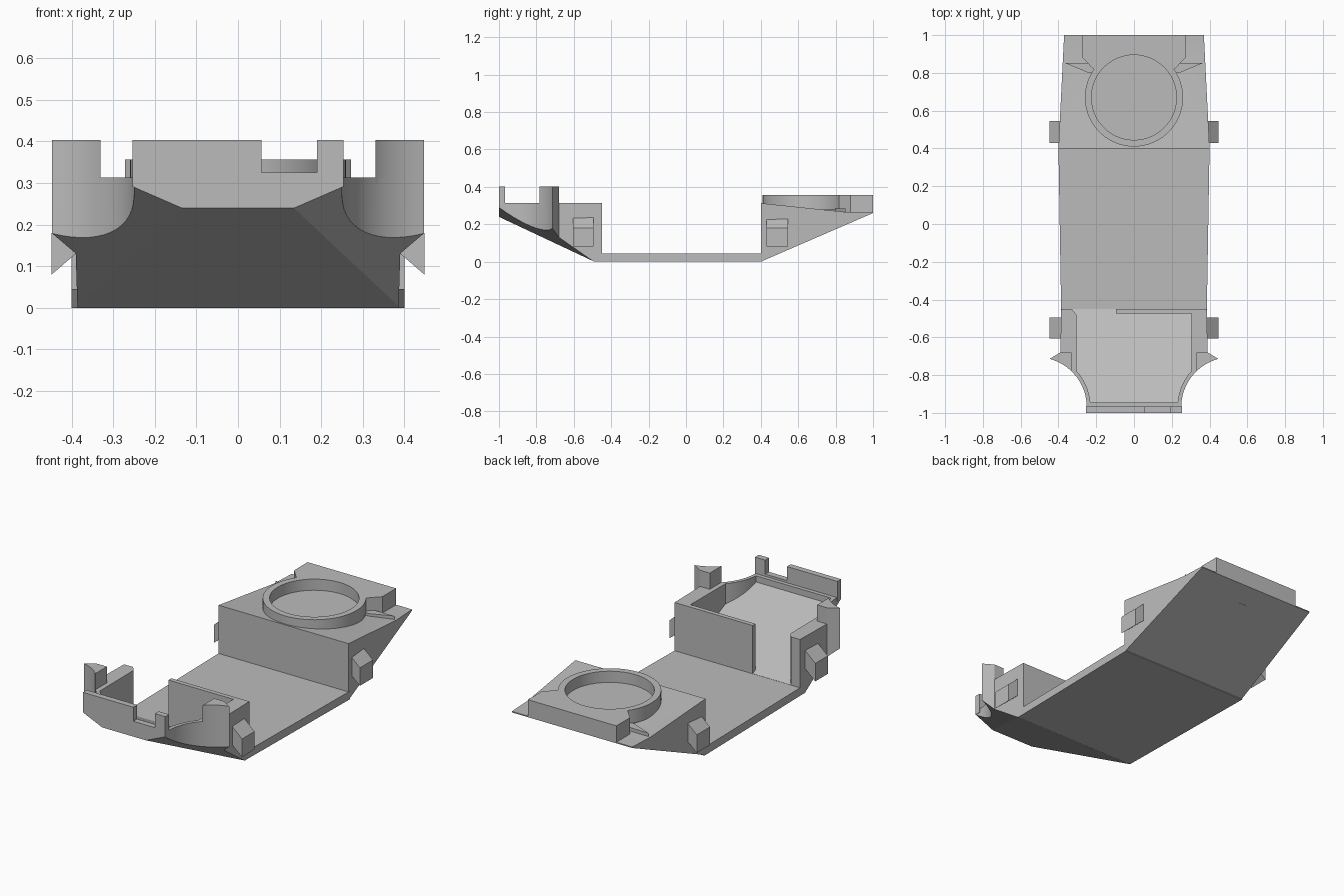
import bpy, bmesh, math
from mathutils import Vector

cube = bpy.data.objects.get("Cube")
if cube:
    bpy.data.objects.remove(cube, do_unlink=True)

grey = bpy.data.materials.new("mid_grey")
grey.use_nodes = True
COLOUR = (0.5, 0.5, 0.5, 1)
grey.diffuse_color = COLOUR
grey.node_tree.nodes["Principled BSDF"].inputs["Base Color"].default_value = COLOUR


def prism(name, pts, axis, lo, hi, planes=()):
    """Extrude a 2D profile along an axis, then slice off what lies beyond each plane."""
    place = {"x": lambda u, v, w: (w, u, v),
             "y": lambda u, v, w: (u, w, v),
             "z": lambda u, v, w: (u, v, w)}[axis]
    bm = bmesh.new()
    face = bm.faces.new([bm.verts.new(place(u, v, lo)) for u, v in pts])
    ext = bmesh.ops.extrude_face_region(bm, geom=[face])
    shift = Vector(place(0, 0, hi - lo))
    for v in ext["geom"]:
        if isinstance(v, bmesh.types.BMVert):
            v.co += shift
    for co, no in planes:
        cut = bmesh.ops.bisect_plane(bm, geom=bm.verts[:] + bm.edges[:] + bm.faces[:],
                                     plane_co=co, plane_no=no, clear_outer=True)
        rim = [e for e in cut["geom_cut"] if isinstance(e, bmesh.types.BMEdge) and e.is_boundary]
        bmesh.ops.holes_fill(bm, edges=rim)
    bmesh.ops.recalc_face_normals(bm, faces=bm.faces)
    me = bpy.data.meshes.new(name)
    bm.to_mesh(me)
    bm.free()
    me.materials.append(grey)
    ob = bpy.data.objects.new(name, me)
    bpy.context.collection.objects.link(ob)
    return ob


def carve(ob, cutter):
    mod = ob.modifiers.new("carve", "BOOLEAN")
    mod.operation, mod.solver, mod.object = "DIFFERENCE", "EXACT", cutter
    cutter.hide_render = True
    cutter.display_type = "WIRE"
    bpy.context.view_layer.objects.active = ob
    bpy.ops.object.modifier_apply(modifier=mod.name)


def arc(cx, cy, r, a0, a1, n):
    angles = [math.radians(a0 + (a1 - a0) * i / n) for i in range(n + 1)]
    return [(cx + r * math.cos(a), cy + r * math.sin(a)) for a in angles]


def mirrored(half):
    """Close a right-hand outline with its mirror image."""
    return half + [(-x, y) for x, y in reversed(half)]


# Floor plate between the two ends
prism("floor_plate", mirrored([(0.385, -0.49), (0.4, 0.41)]), "z", 0, 0.045)

# Front tub: outline with hollow wheel arches, underside sloped and chamfered
SLOPE = 0.47
arch = arc(0.515, -0.97, 0.265, 180, 105, 14)
outline = [(0.25, -1)] + arch + [(0.39, -0.68), (0.385, -0.45)]
under = [((0, -0.49, 0), (0, -SLOPE, -1))]
under += [((s * 0.39, -0.49, 0), (s * 0.435, -0.688, -1)) for s in (1, -1)]
tub = prism("front_tub", mirrored(outline), "z", 0, 0.313, under)

# Cavity with a doorway on one side of the back wall
inner = arc(0.515, -0.97, 0.285, 175, 138, 8)
cavity_pts = inner + [(0.305, -0.475), (-0.095, -0.475), (-0.095, -0.43), (-0.33, -0.43),
                      (-0.33, -0.45), (-0.305, -0.48)] + [(-x, y) for x, y in reversed(inner)]
cavity = prism("cavity_cutter", cavity_pts, "z", 0.045, 0.6,
               [((0, -0.45, 0.046), (0, -SLOPE, -1))])
carve(tub, cavity)

# Nose panel with a notch
prism("nose_panel", [(-0.253, 0.29), (0.253, 0.29), (0.253, 0.403), (0.19, 0.403), (0.19, 0.325),
                     (0.057, 0.325), (0.057, 0.403), (-0.253, 0.403)], "y", -1, -0.967)

# Upright fins above the wheel arches
fin_arc = [p for p in arch if p[0] > 0.335]
fin_pts = [(0.33, -0.68), (0.33, -0.782)] + fin_arc + [(0.39, -0.68)]
for side, s in (("left", 1), ("right", -1)):
    prism(side + "_fin", [(s * x, y) for x, y in fin_pts], "z", 0.3, 0.403)
    # Slanted side brackets
    bracket = [(s * x, z) for x, z in ((0.37, 0.25), (0.448, 0.18), (0.448, 0.08), (0.37, 0.147))]
    prism(side + "_front_bracket", bracket, "y", -0.605, -0.495)
    prism(side + "_rear_bracket", bracket, "y", 0.43, 0.545)

# Rear block, wedge shaped and slightly tapered to the back
rear = prism("rear_block", [(0.4, 0), (1, 0.26), (1, 0.266), (0.85, 0.266), (0.4, 0.313)],
             "x", -0.4, 0.4)
for v in rear.data.vertices:
    v.co.x *= 1 - 0.125 * (v.co.y - 0.4)

# Raised rear plate and round collar, both opened by one round hole
plate = prism("rear_plate", mirrored([(0.15, 0.8), (0.215, 0.82), (0.272, 0.88), (0.272, 1)]),
              "z", 0.262, 0.357)
collar = prism("round_collar", arc(0, 0.67, 0.26, 0, 354, 59), "z", 0.28, 0.357)
hole = prism("hole_cutter", arc(0, 0.67, 0.225, 0, 354, 59), "z", 0.22, 0.5)
for ob in (rear, plate, collar):
    carve(ob, hole)
prism("collar_floor", arc(0, 0.67, 0.228, 0, 354, 59), "z", 0.215, 0.295)

# Deck ridges running from the plate to the edges
for side, s in (("left", 1), ("right", -1)):
    prism(side + "_deck_ridge", [(s * x, y) for x, y in
                                 ((0.2, 0.80), (0.2, 0.85), (0.25, 0.85), (0.365, 0.852), (0.24, 0.8))],
          "z", 0.25, 0.285)

# Remove cutters and smooth the curved surfaces
for cutter in (cavity, hole):
    bpy.data.objects.remove(cutter, do_unlink=True)
for ob in bpy.context.view_layer.objects:
    ob.select_set(ob.type == "MESH")
bpy.context.view_layer.objects.active = tub
bpy.ops.object.shade_smooth_by_angle(angle=math.radians(20))
